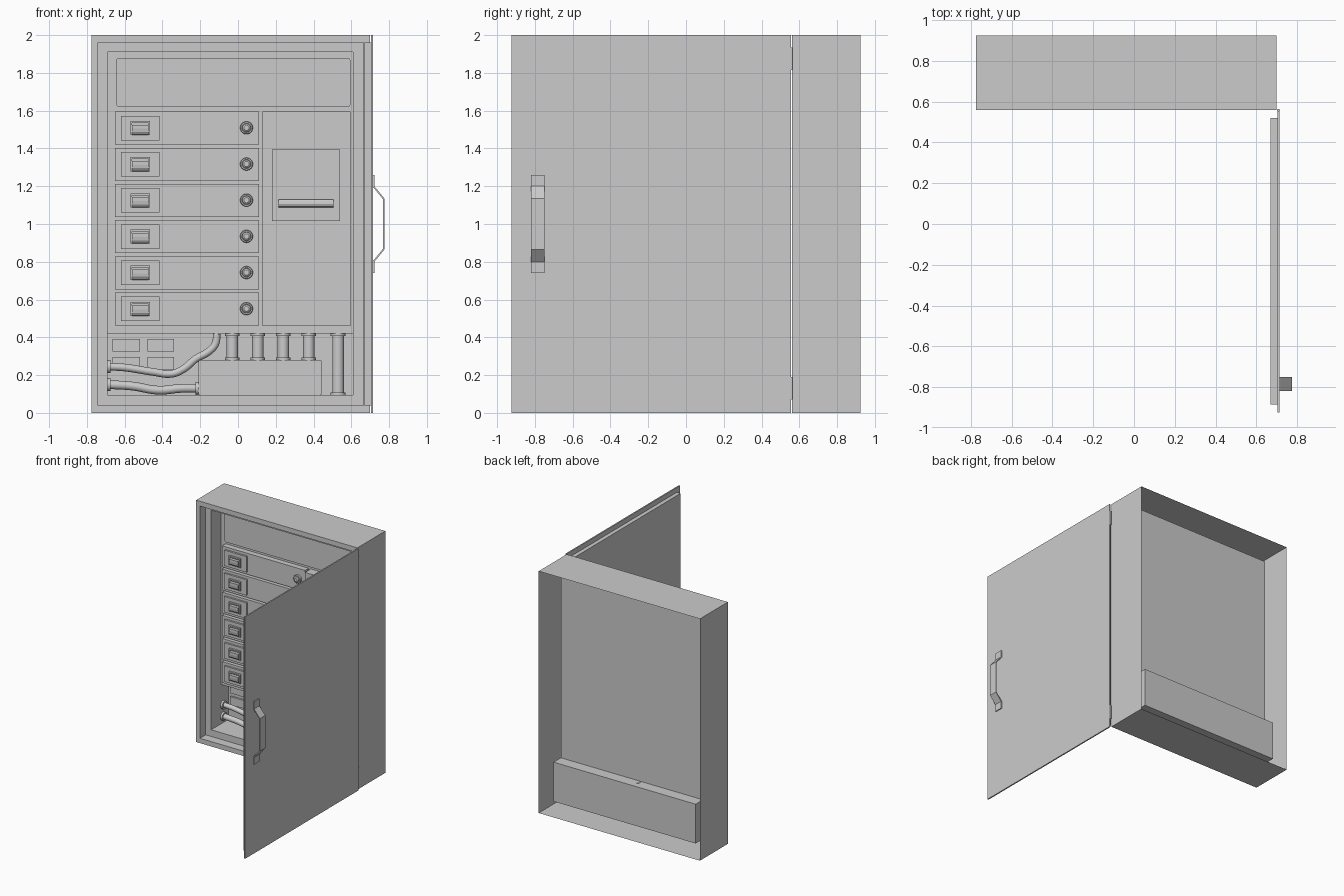
import bpy, bmesh, math
from mathutils import Matrix, Vector

if "Cube" in bpy.data.objects:
    bpy.data.objects.remove(bpy.data.objects["Cube"])


def finish(bm, name, smooth=False):
    bmesh.ops.recalc_face_normals(bm, faces=bm.faces)
    me = bpy.data.meshes.new(name)
    bm.to_mesh(me)
    bm.free()
    ob = bpy.data.objects.new(name, me)
    bpy.context.collection.objects.link(ob)
    if smooth:
        shade(ob)
    return ob


def shade(ob):
    bpy.ops.object.select_all(action='DESELECT')
    ob.select_set(True)
    bpy.context.view_layer.objects.active = ob
    bpy.ops.object.shade_smooth_by_angle(angle=math.radians(35))


def box(name, x0, x1, y0, y1, z0, z1, round_y=0):
    """Box by limits; round_y rounds the four edges running along y."""
    bm = bmesh.new()
    bmesh.ops.create_cube(bm, size=1)
    for v in bm.verts:
        v.co = ((x0 + x1) / 2 + v.co.x * (x1 - x0), (y0 + y1) / 2 + v.co.y * (y1 - y0),
                (z0 + z1) / 2 + v.co.z * (z1 - z0))
    if round_y:
        edges = [e for e in bm.edges if abs(e.verts[0].co.y - e.verts[1].co.y) > 1e-6]
        bmesh.ops.bevel(bm, geom=edges, offset=round_y, segments=4, profile=0.5, affect='EDGES')
    return finish(bm, name)


def prism(name, pts, axis, a, b):
    """Extrude a 2D outline along x (pts are y,z) or y (pts are x,z)."""
    bm = bmesh.new()
    def at(p, t):
        return (t, p[0], p[1]) if axis == 'x' else (p[0], t, p[1])
    f = bm.faces.new([bm.verts.new(at(p, a)) for p in pts])
    ext = bmesh.ops.extrude_face_region(bm, geom=[f])['geom']
    move = Vector((b - a, 0, 0) if axis == 'x' else (0, b - a, 0))
    bmesh.ops.translate(bm, vec=move, verts=[g for g in ext if isinstance(g, bmesh.types.BMVert)])
    return finish(bm, name)


def lathe(name, profile, origin, direction, n=24):
    """Spin (radius, height) points round the given direction."""
    bm = bmesh.new()
    rot = Vector((0, 0, 1)).rotation_difference(Vector(direction)).to_matrix().to_4x4()
    mat = Matrix.Translation(origin) @ rot
    rings = [[bm.verts.new(mat @ Vector((r * math.cos(2 * math.pi * i / n),
                                         r * math.sin(2 * math.pi * i / n), h)))
              for i in range(n)] for r, h in profile]
    for p, q in zip(rings, rings[1:]):
        for i in range(n):
            bm.faces.new((p[i], p[(i + 1) % n], q[(i + 1) % n], q[i]))
    bm.faces.new(rings[0])
    bm.faces.new(rings[-1])
    return finish(bm, name, True)


def hose(name, pts, y, r):
    cu = bpy.data.curves.new(name, 'CURVE')
    cu.dimensions = '3D'
    cu.bevel_depth, cu.bevel_resolution, cu.resolution_u = r, 4, 6
    sp = cu.splines.new('BEZIER')
    sp.bezier_points.add(len(pts) - 1)
    for bp, (x, z) in zip(sp.bezier_points, pts):
        bp.co = (x, y, z)
        bp.handle_left_type = bp.handle_right_type = 'AUTO'
    ob = bpy.data.objects.new(name, cu)
    bpy.context.collection.objects.link(ob)
    bpy.ops.object.select_all(action='DESELECT')
    ob.select_set(True)
    bpy.context.view_layer.objects.active = ob
    bpy.ops.object.convert(target='MESH')
    shade(bpy.context.view_layer.objects.active)


BACK, POCKET = 0.765, 0.86          # depths of the mounting plate and the lower pocket
OX0, OX1, OZ0, OZ1, SPLIT = -0.69, 0.61, 0.095, 1.91, 0.42

# Cabinet shell: stepped rectangular rings from the open back, round the rim, into the recess
bm = bmesh.new()
outer, rim, opening = (-0.775, 0.70, 0, 2), (-0.74, 0.665, 0.04, 1.96), (OX0, OX1, OZ0, OZ1)
rings = []
for (x0, x1, z0, z1), y in ((outer, 0.925), (outer, 0.56), (rim, 0.56), (rim, 0.635),
                            (opening, 0.635), (opening, BACK)):
    rings.append([bm.verts.new((x, y, z)) for x, z in ((x0, z0), (x1, z0), (x1, z1), (x0, z1))])
for p, q in zip(rings, rings[1:]):
    for i in range(4):
        bm.faces.new((p[i], p[(i + 1) % 4], q[(i + 1) % 4], q[i]))
# mounting plate and deeper lower pocket closing the recess
b0, b1, b2, b3 = rings[-1]
m0, m1 = bm.verts.new((OX0, BACK, SPLIT)), bm.verts.new((OX1, BACK, SPLIT))
bm.faces.new((m0, m1, b2, b3))
front = [b0, b1, m1, m0]
deep = [bm.verts.new((v.co.x, POCKET, v.co.z)) for v in front]
for i in range(4):
    j = (i + 1) % 4
    bm.faces.new((front[i], front[j], deep[j], deep[i]))
bm.faces.new(deep)
finish(bm, "cabinet_shell")

# Upper blank panel
box("upper_panel", -0.645, 0.595, 0.745, BACK, 1.62, 1.88, 0.015)

# Six drawer modules, each with a latch and a round lock
for i in range(6):
    t = 1.595 - 0.1915 * i
    box(f"module_{i}", -0.65, 0.11, 0.72, BACK, t - 0.175, t)
    box(f"latch_plate_{i}", -0.62, -0.415, 0.705, 0.72, t - 0.152, t - 0.022)
    for nm, lim in (("left", (-0.57, -0.56, t - 0.125, t - 0.05)),
                    ("right", (-0.475, -0.465, t - 0.125, t - 0.05)),
                    ("top", (-0.56, -0.475, t - 0.06, t - 0.05))):
        box(f"latch_rim_{nm}_{i}", lim[0], lim[1], 0.69, 0.705, lim[2], lim[3])
    prism(f"latch_pull_{i}", [(0.705, t - 0.125), (0.693, t - 0.122), (0.683, t - 0.108),
                              (0.68, t - 0.09), (0.68, t - 0.07), (0.705, t - 0.07)],
          'x', -0.56, -0.475)
    lathe(f"lock_{i}", [(0.034, 0), (0.034, 0.014), (0.031, 0.018), (0.024, 0.018),
                        (0.024, 0.01), (0.022, 0.01), (0.022, 0.024), (0.014, 0.03)],
          (0.045, 0.72, t - 0.086), (0, -1, 0))

# Right control panel with screen and slot
box("control_panel", 0.13, 0.595, 0.69, BACK, 0.46, 1.595)
box("control_plate", 0.18, 0.54, 0.678, 0.69, 1.015, 1.395)
box("screen", 0.215, 0.51, 0.672, 0.678, 1.165, 1.36)
prism("control_bar", [(0.678, 1.088), (0.664, 1.092), (0.658, 1.105), (0.66, 1.12),
                      (0.668, 1.13), (0.678, 1.13)], 'x', 0.215, 0.505)
box("control_slot", 0.215, 0.505, 0.672, 0.678, 1.056, 1.063)

# Lower pocket: small plates, junction box, pipes and hoses
for x0, x1 in ((-0.665, -0.52), (-0.48, -0.34)):
    for z0 in (0.23, 0.325):
        box("small_plate", x0, x1, 0.845, POCKET, z0, z0 + 0.067)
box("junction_box", -0.21, 0.445, 0.765, POCKET, OZ0, 0.28, 0.012)
PY = 0.81


def pipe(name, x, z0, z1, r):
    h, c = z1 - z0, r + 0.008
    lathe(name, [(c, 0), (c, 0.012), (r, 0.012), (r, h - 0.012), (c, h - 0.012), (c, h)],
          (x, PY, z0), (0, 0, 1))


for i in range(4):
    pipe(f"short_pipe_{i}", -0.03 + 0.135 * i, 0.28, SPLIT, 0.03)
pipe("tall_pipe", 0.53, OZ0, SPLIT, 0.031)

hose("upper_hose", [(-0.69, 0.245), (-0.6, 0.24), (-0.45, 0.217), (-0.35, 0.207), (-0.285, 0.235),
                    (-0.225, 0.285), (-0.155, 0.325), (-0.12, 0.365), (-0.112, 0.42)], 0.79, 0.02)
hose("lower_hose", [(-0.69, 0.15), (-0.56, 0.142), (-0.42, 0.12), (-0.3, 0.13), (-0.21, 0.13)],
     0.79, 0.023)
for nm, x, z in (("upper", -0.69, 0.245), ("lower", -0.69, 0.15), ("lower_end", -0.226, 0.13)):
    lathe(f"hose_collar_{nm}", [(0.034, 0), (0.034, 0.016)], (x, 0.79, z), (1, 0, 0))

# Door, swung open a quarter turn
box("door_skin", 0.703, 0.714, -0.925, 0.555, 0, 2)
box("door_inner_panel", 0.67, 0.703, -0.885, 0.52, 0.04, 1.96)
for nm, z0 in (("lower", 0.07), ("upper", 1.815)):
    lathe(f"hinge_{nm}", [(0.007, 0), (0.007, 0.12)], (0.708, 0.558, z0), (0, 0, 1), 12)

# Door handle: bent strip
line = [(0.722, 0.74), (0.722, 0.80), (0.775, 0.865), (0.775, 1.135), (0.722, 1.20), (0.722, 1.26)]
inner = [(0.714, 0.74), (0.714, 0.803), (0.767, 0.868), (0.767, 1.132), (0.714, 1.197), (0.714, 1.26)]
prism("door_handle", line + inner[::-1], 'y', -0.82, -0.75)
